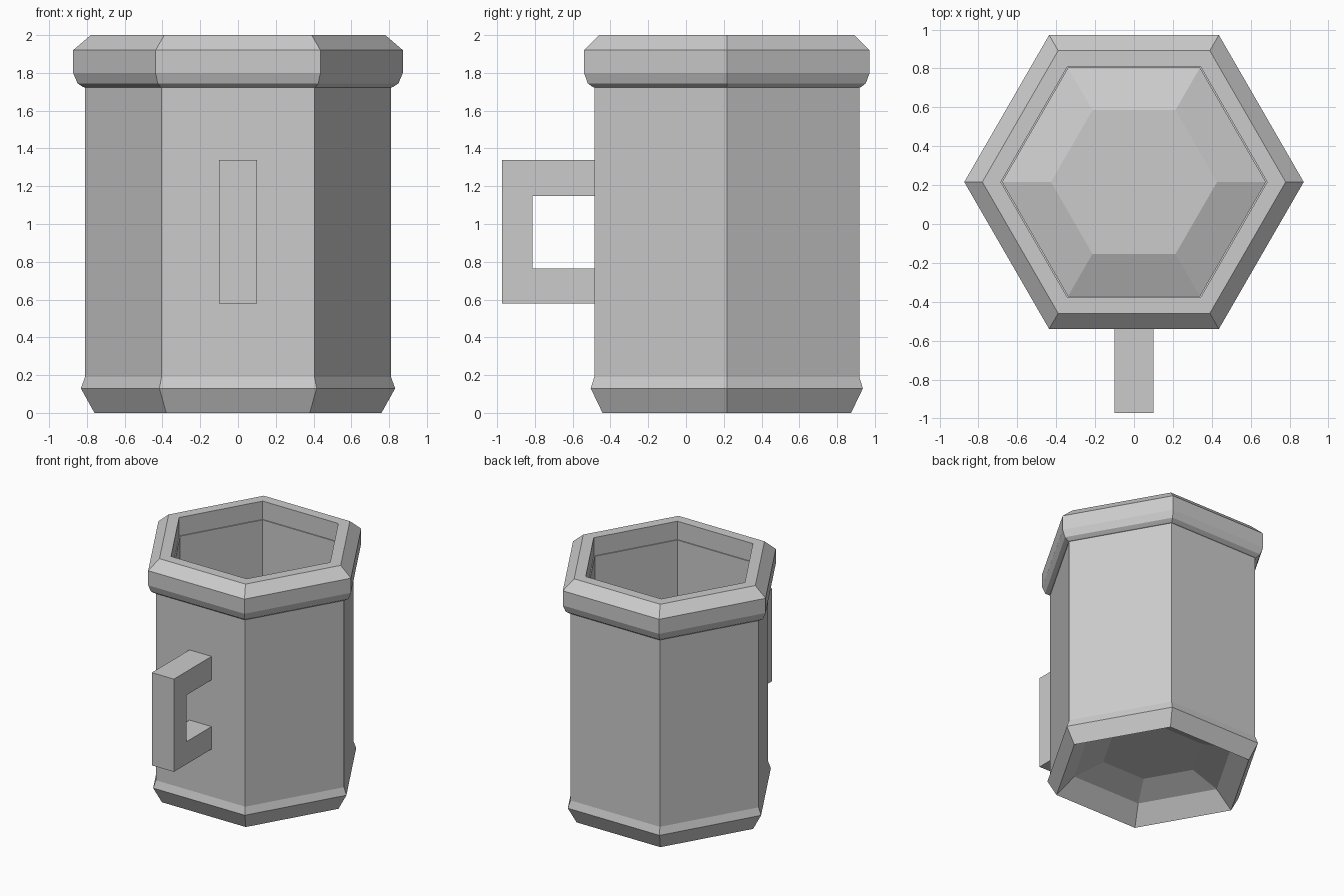
import bpy
import bmesh
from math import cos, sin, pi

if "Cube" in bpy.data.objects:
    bpy.data.objects.remove(bpy.data.objects["Cube"])

CENTRE_Y = 0.216
SIDES = 6


def finish(name, bm):
    bmesh.ops.recalc_face_normals(bm, faces=bm.faces[:])
    mesh = bpy.data.meshes.new(name)
    bm.to_mesh(mesh)
    bm.free()
    obj = bpy.data.objects.new(name, mesh)
    bpy.context.collection.objects.link(obj)
    return obj


def hex_lathe(name, profile, closed=False):
    """Sweep (radius, z) points round six sides; an open profile gets end caps."""
    bm = bmesh.new()
    rings = [[bm.verts.new((r * cos(2 * pi * i / SIDES),
                            CENTRE_Y + r * sin(2 * pi * i / SIDES), z))
              for i in range(SIDES)] for r, z in profile]
    pairs = list(zip(rings, rings[1:]))
    if closed:
        pairs.append((rings[-1], rings[0]))
    else:
        bm.faces.new(rings[0])
        bm.faces.new(rings[-1])
    for a, b in pairs:
        for i in range(SIDES):
            j = (i + 1) % SIDES
            bm.faces.new((a[i], a[j], b[j], b[i]))
    return finish(name, bm)


# Cup body: hollowed underside, flared foot, wall, then domed inner floor
hex_lathe("mug_body", [
    (0.39, 0.21), (0.62, 0.13), (0.76, 0.0), (0.832, 0.13), (0.81, 0.19),
    (0.81, 1.85), (0.676, 1.85), (0.676, 0.225), (0.427, 0.315)])

# Chamfered rim collar with a small step down to the inner wall
hex_lathe("rim", [
    (0.80, 1.72), (0.82, 1.725), (0.85, 1.745), (0.873, 1.80), (0.873, 1.92),
    (0.78, 2.0), (0.685, 2.0), (0.685, 1.845), (0.80, 1.845)],
    closed=True)

# Square C-shaped handle, extruded across x
outline = [(-0.47, 0.58), (-0.973, 0.58), (-0.973, 1.34), (-0.47, 1.34),
           (-0.47, 1.147), (-0.812, 1.147), (-0.812, 0.765), (-0.47, 0.765)]
bm = bmesh.new()
caps = [[bm.verts.new((x, y, z)) for y, z in outline] for x in (-0.1, 0.1)]
for cap in caps:
    bm.faces.new(cap)
for i in range(len(outline)):
    j = (i + 1) % len(outline)
    bm.faces.new((caps[0][i], caps[0][j], caps[1][j], caps[1][i]))
finish("handle", bm)
